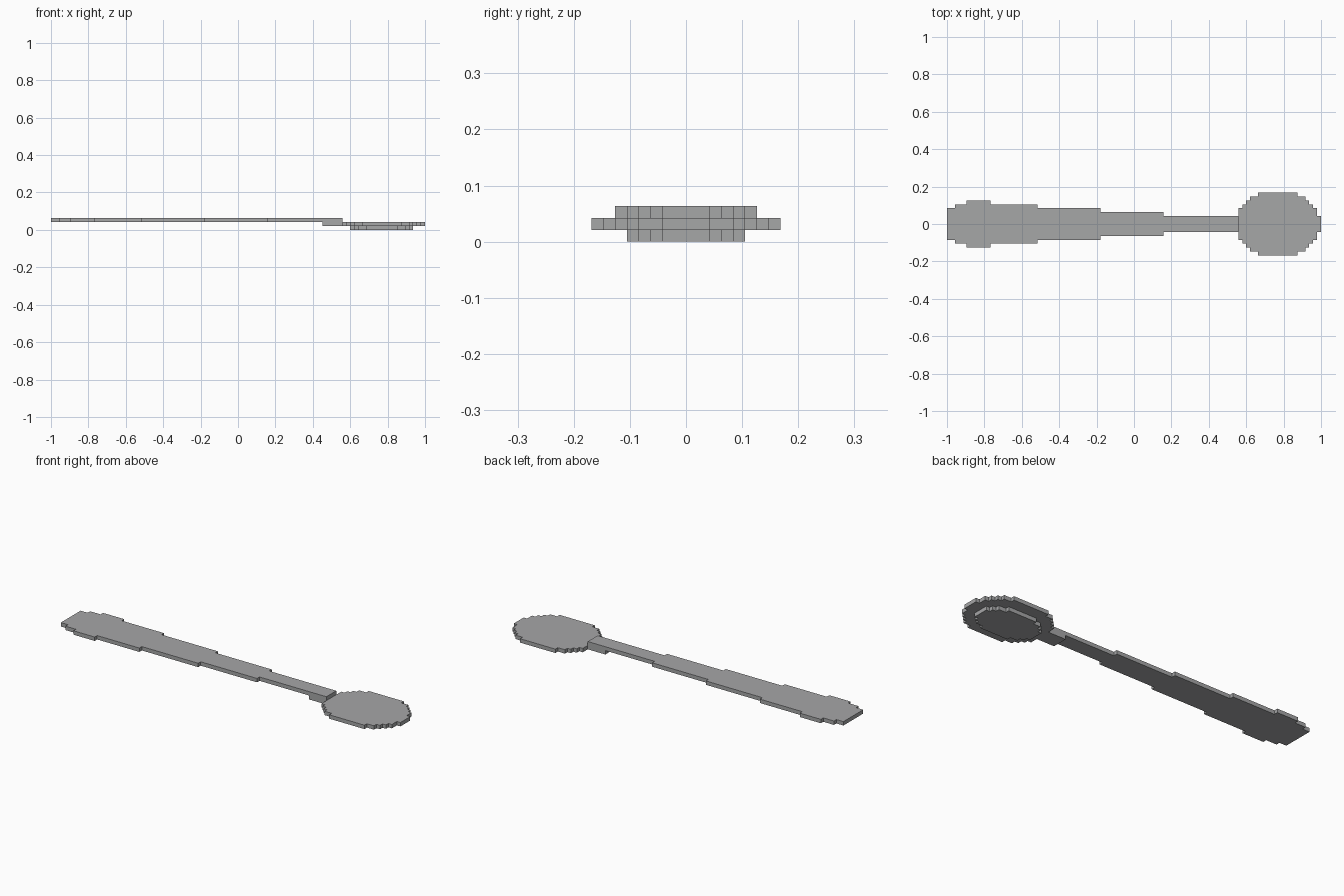
import bpy, bmesh, math

if "Cube" in bpy.data.objects:
    bpy.data.objects.remove(bpy.data.objects["Cube"])

V = 2 / 95  # size of one voxel; the spoon is 95 voxels long

metal = bpy.data.materials.new("grey metal")
metal.diffuse_color = (0.38, 0.385, 0.39, 1)
metal.use_nodes = True
metal.node_tree.nodes["Principled BSDF"].inputs["Base Color"].default_value = metal.diffuse_color


def slab(name, steps, layer):
    """One voxel-thick slab from (start, end, half width) steps along x."""
    side = []
    for x0, x1, w in steps:
        if side and side[-1][1] == w:
            side[-1] = (x1, w)
        else:
            side += [(x0, w), (x1, w)]
    outline = [(x, -w) for x, w in side] + [(x, w) for x, w in reversed(side)]
    bm = bmesh.new()
    verts = [bm.verts.new((x * V - 1, y * V, layer * V)) for x, y in outline]
    face = bm.faces.new(verts)
    top = bmesh.ops.extrude_face_region(bm, geom=[face])["geom"]
    bmesh.ops.translate(bm, vec=(0, 0, V),
                        verts=[g for g in top if isinstance(g, bmesh.types.BMVert)])
    bmesh.ops.recalc_face_normals(bm, faces=bm.faces)
    mesh = bpy.data.meshes.new(name)
    bm.to_mesh(mesh)
    bm.free()
    mesh.materials.append(metal)
    obj = bpy.data.objects.new(name, mesh)
    bpy.context.collection.objects.link(obj)


def ellipse(center, half_len, a, b):
    """Stepped ellipse, one column per voxel."""
    steps = []
    for x in range(center - half_len, center + half_len):
        d = x + 0.5 - center
        w = math.floor(b * math.sqrt(1 - (d / a) ** 2) + 0.5)
        steps.append((x, x + 1, w))
    return steps


# Handle, widening toward its end
slab("handle", [(0, 2, 4), (2, 5, 5), (5, 11, 6), (11, 23, 5),
                (23, 39, 4), (39, 55, 3), (55, 74, 2)], 2)
# Neck under the handle tip, joined to the bowl rim
slab("neck_and_bowl_rim", [(69, 73, 2)] + ellipse(84, 11, 10.8, 8.4), 1)
# Bottom of the bowl
slab("bowl_bottom", ellipse(84, 8, 7.83, 5.4), 0)
